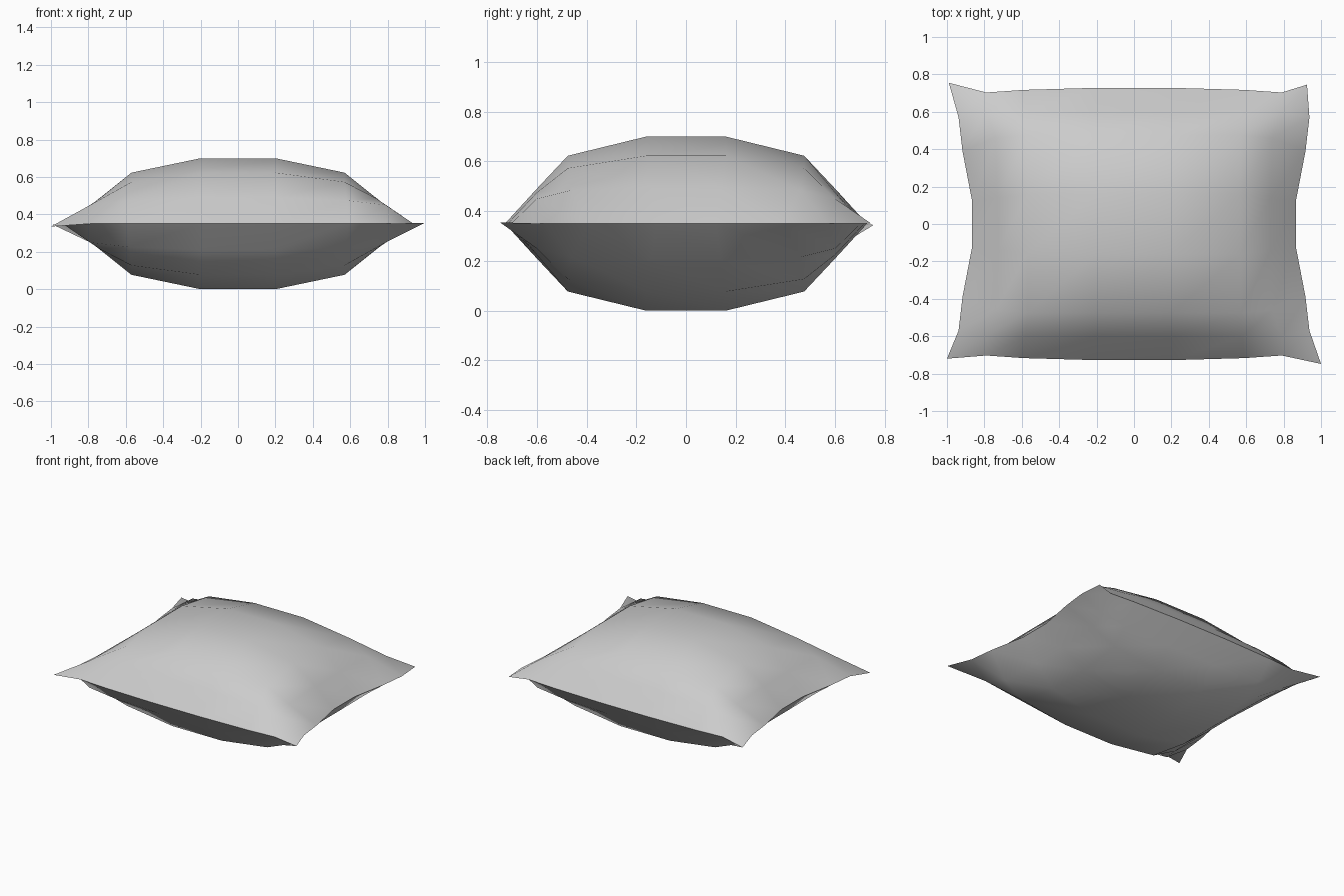
import bpy
import bmesh

default = bpy.data.objects.get("Cube")
if default:
    bpy.data.objects.remove(default)

MID = 0.35  # height of the seam

# One quarter of the cushion, centre to seam: (x, y, puff above the seam)
QUARTER = [
    [(.2, .16, .35), (.57, .16, .273), (.73, .14, .145), (.865, .12, 0)],
    [(.2, .475, .273), (.57, .475, .223), (.74, .46, .135), (.917, .39, 0)],
    [(.2, .6, .14), (.58, .6, .125), (.79, .6, .1), (.938, .57, 0)],
    [(.2, .728, 0), (.59, .717, 0), (.79, .703, 0), (1, .75, 0)],
]
# The four pinched corners are slightly uneven: (x, y, z)
CORNERS = {(-1, 1): (-.99, .755, .345), (1, 1): (.925, .745, .35),
           (1, -1): (1, -.748, .355), (-1, -1): (-1, -.72, .335)}
STEPS = [(-1, 3), (-1, 2), (-1, 1), (-1, 0), (1, 0), (1, 1), (1, 2), (1, 3)]


def position(sx, i, sy, j, side):
    if i == j == 3:
        return CORNERS[sx, sy]
    x, y, puff = QUARTER[j][i]
    return sx * x, sy * y, MID + side * puff


bm = bmesh.new()
seam = {}


def add_panel(side):
    """Adds the upper or lower cloth panel, sharing the seam vertices."""
    rows = []
    for sy, j in STEPS:
        row = []
        for sx, i in STEPS:
            key = (sx, i, sy, j)
            if 3 in (i, j):
                if key not in seam:
                    seam[key] = bm.verts.new(position(*key, side))
                row.append(seam[key])
            else:
                row.append(bm.verts.new(position(*key, side)))
        rows.append(row)
    for low, high in zip(rows, rows[1:]):
        for k in range(len(low) - 1):
            loop = [low[k], low[k + 1], high[k + 1], high[k]]
            face = bm.faces.new(loop if side > 0 else loop[::-1])
            face.smooth = True


add_panel(1)
add_panel(-1)

# Crisp stitched edge all the way round
rim = set(seam.values())
for edge in bm.edges:
    if all(v in rim for v in edge.verts):
        edge.smooth = False

mesh = bpy.data.meshes.new("cushion")
bm.to_mesh(mesh)
bm.free()
cushion = bpy.data.objects.new("cushion", mesh)
bpy.context.collection.objects.link(cushion)

# Plain grey cloth
cloth = bpy.data.materials.new("grey cloth")
cloth.use_nodes = True
colour = (0.6, 0.6, 0.6, 1)
cloth.diffuse_color = colour
cloth.node_tree.nodes["Principled BSDF"].inputs["Base Color"].default_value = colour
mesh.materials.append(cloth)
